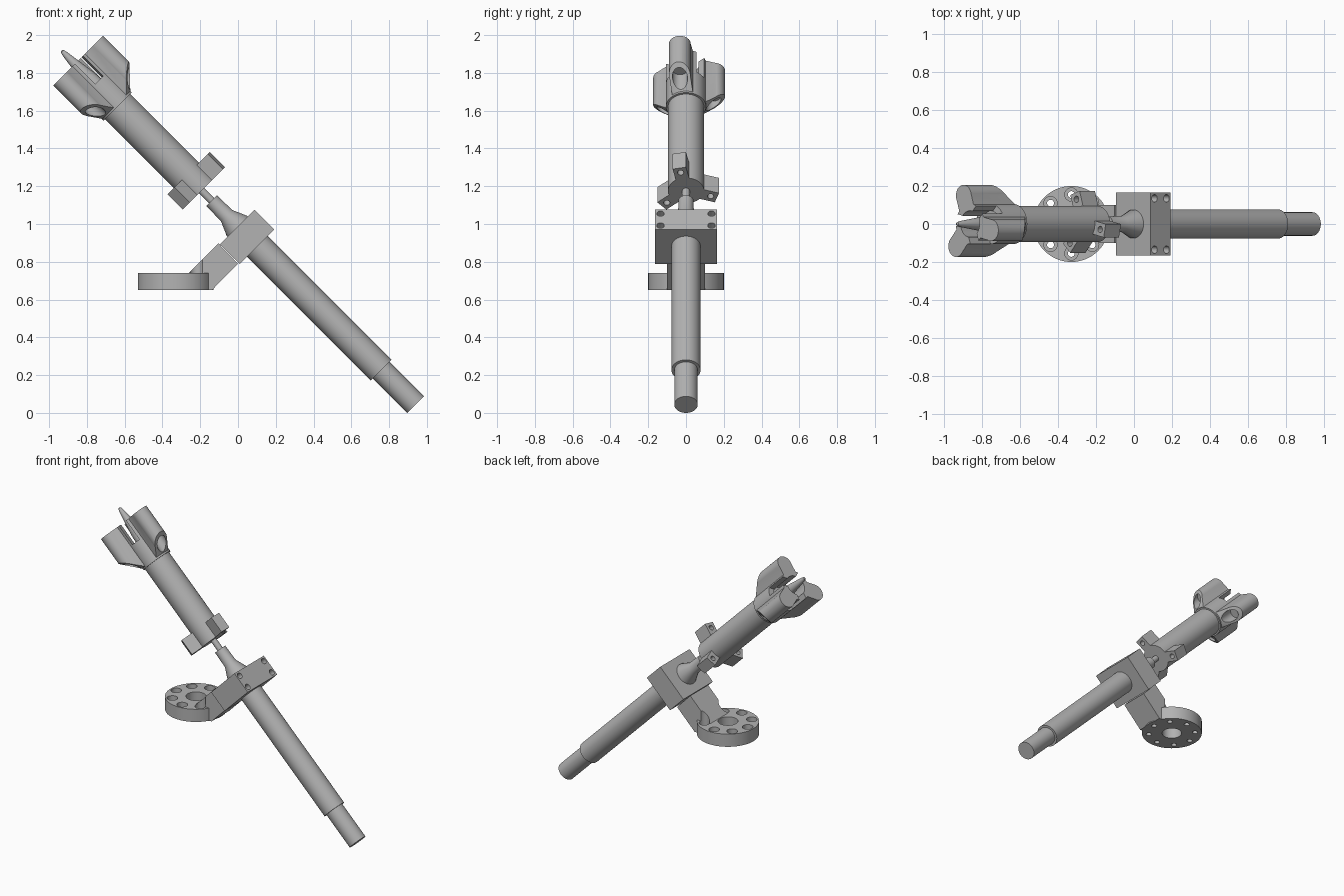
import bpy, bmesh
from math import cos, sin, pi, radians
from mathutils import Matrix, Vector

if "Cube" in bpy.data.objects:
    bpy.data.objects.remove(bpy.data.objects["Cube"])

grey = bpy.data.materials.new("machined_grey")
grey.use_nodes = True
colour = (0.45, 0.45, 0.45, 1)
grey.diffuse_color = colour
grey.node_tree.nodes["Principled BSDF"].inputs["Base Color"].default_value = colour

# Tilted frame: local z runs up the shaft, local x points up and to the left side
SHAFT = Matrix.Translation((0.94, 0, 0.044)) @ Matrix.Rotation(radians(-45), 4, 'Y')
WORLD = Matrix.Identity(4)
parts = []


def make(name, bm, frame):
    bmesh.ops.recalc_face_normals(bm, faces=bm.faces)
    bm.transform(frame)
    mesh = bpy.data.meshes.new(name)
    bm.to_mesh(mesh)
    bm.free()
    mesh.materials.append(grey)
    ob = bpy.data.objects.new(name, mesh)
    bpy.context.scene.collection.objects.link(ob)
    parts.append(ob)
    return ob


def lathe(name, profile, at=(0, 0), frame=SHAFT, sides=48):
    """Closed solid of revolution from (radius, height) pairs."""
    bm = bmesh.new()
    rings = [[bm.verts.new((at[0] + r * cos(2 * pi * i / sides),
                            at[1] + r * sin(2 * pi * i / sides), h))
              for i in range(sides)] for r, h in profile]
    for low, high in zip(rings, rings[1:]):
        for i in range(sides):
            j = (i + 1) % sides
            bm.faces.new((low[i], low[j], high[j], high[i]))
    bm.faces.new(rings[0])
    bm.faces.new(rings[-1])
    return make(name, bm, frame)


def rod(name, r, low, high, **kw):
    return lathe(name, [(r, low), (r, high)], **kw)


def box(name, low, high, turn=0):
    bm = bmesh.new()
    low, high = Vector(low), Vector(high)
    bmesh.ops.create_cube(bm, size=1)
    bm.transform(Matrix.Translation((low + high) / 2) @ Matrix.Diagonal((*(high - low), 1)))
    return make(name, bm, SHAFT @ Matrix.Rotation(turn, 4, 'Z'))


def combine(target, others, operation):
    """Apply booleans and remove the helper solids."""
    for other in others:
        mod = target.modifiers.new("combine", 'BOOLEAN')
        mod.operation, mod.solver, mod.object = operation, 'EXACT', other
    bpy.context.view_layer.update()
    graph = bpy.context.evaluated_depsgraph_get()
    mesh = bpy.data.meshes.new_from_object(target.evaluated_get(graph))
    target.modifiers.clear()
    target.data = mesh
    for other in others:
        parts.remove(other)
        bpy.data.objects.remove(other)


def around(radius, angle):
    return (radius * cos(angle), radius * sin(angle))


# Lower shaft with stepped end and flared neck
lathe("main_shaft", [(0.062, 0), (0.062, 0.258), (0.077, 0.258), (0.077, 1.25)])
lathe("flared_neck", [(0.075, 1.25), (0.075, 1.34), (0.042, 1.415), (0.04, 1.527)])
rod("thin_rod", 0.02, 1.5, 1.65, sides=24)

# Clamp block with four bolt holes in its upper face
block = box("clamp_block", (-0.131, -0.165, 1.184), (0.127, 0.165, 1.333))
holes = []
for y in (-0.135, 0.135):
    for s in (1.214, 1.303):
        turned = SHAFT @ Matrix.Translation((0, y, s)) @ Matrix.Rotation(pi / 2, 4, 'Y')
        holes.append(rod("cutter", 0.02, 0.05, 0.2, frame=turned, sides=20))
combine(block, holes, 'DIFFERENCE')

# Round base flange with centre bore and counterbored bolt circle
CX = -0.33
flange = rod("base_flange", 0.2, 0.65, 0.74, at=(CX, 0), frame=WORLD, sides=64)
cutters = [rod("cutter", 0.065, 0.6, 0.8, at=(CX, 0), frame=WORLD)]
for k in range(8):
    x, y = around(0.155, k * pi / 4)
    spot = (CX + x, y)
    cutters.append(lathe("cutter", [(0.018, 0.6), (0.018, 0.69), (0.035, 0.69), (0.035, 0.8)],
                         at=spot, frame=WORLD, sides=24))
combine(flange, cutters, 'DIFFERENCE')

# Sloping arm from flange to block, relieved around the bolts
bm = bmesh.new()
outline = [(-0.26, 0.74), (-0.16, 0.74), (-0.16, 0.65), (-0.138, 0.65), (0.0, 0.79), (-0.103, 0.897)]
base = bm.faces.new([bm.verts.new((x, -0.1, z)) for x, z in outline])
side = bmesh.ops.extrude_face_region(bm, geom=[base])["geom"]
bmesh.ops.translate(bm, vec=(0, 0.2, 0), verts=[v for v in side if isinstance(v, bmesh.types.BMVert)])
arm = make("support_arm", bm, WORLD)
cutters = []
for sign in (-1, 1):
    x, y = around(0.155, sign * pi / 4)
    cutters.append(rod("cutter", 0.035, 0.69, 1.0, at=(CX + x, y), frame=WORLD, sides=24))
combine(arm, cutters, 'DIFFERENCE')

# Upper tube
rod("upper_tube", 0.095, 1.602, 2.24)

# Gripper head: bored shell with three outer jaws, chamfered by a cone
ANGLES = [radians(-12 + 120 * k) for k in range(3)]
head = rod("gripper_head", 0.106, 2.23, 2.55)
jaws = []
for a in ANGLES:
    jaw = rod("jaw", 0.057, 2.2, 2.55, at=around(0.157, a), sides=32)
    web = box("web", (0.05, -0.056, 2.2), (0.157, 0.056, 2.55), a)
    combine(jaw, [web], 'UNION')
    cone = lathe("cone", [(0.1, 2.235), (0.217, 2.36), (0.217, 2.6)], sides=64)
    combine(jaw, [cone], 'INTERSECT')
    jaws.append(jaw)
combine(head, jaws, 'UNION')
cutters = [rod("cutter", 0.07, 2.39, 2.7)]
for a in ANGLES:
    cutters.append(box("cutter", (0.03, -0.031, 2.4), (0.14, 0.031, 2.7), a + pi / 3))
    cutters.append(rod("cutter", 0.04, 2.15, 2.36, at=around(0.153, a), sides=32))
combine(head, cutters, 'DIFFERENCE')

# Tapered centre pin
lathe("centre_pin", [(0.045, 2.37), (0.04, 2.45), (0.016, 2.62), (0.01, 2.645), (0.003, 2.65)], sides=32)

# Drilled lugs at the foot of the upper tube
for k, a in enumerate(ANGLES):
    lug = box("tube_lug_%d" % (k + 1), (0.07, -0.036, 1.602), (0.172, 0.036, 1.716), a)
    combine(lug, [rod("cutter", 0.017, 1.55, 1.8, at=around(0.137, a), sides=20)], 'DIFFERENCE')

# Smooth round surfaces and keep hard edges
bpy.ops.object.select_all(action='DESELECT')
for ob in parts:
    ob.select_set(True)
bpy.context.view_layer.objects.active = parts[0]
bpy.ops.object.shade_smooth_by_angle(angle=radians(30))
